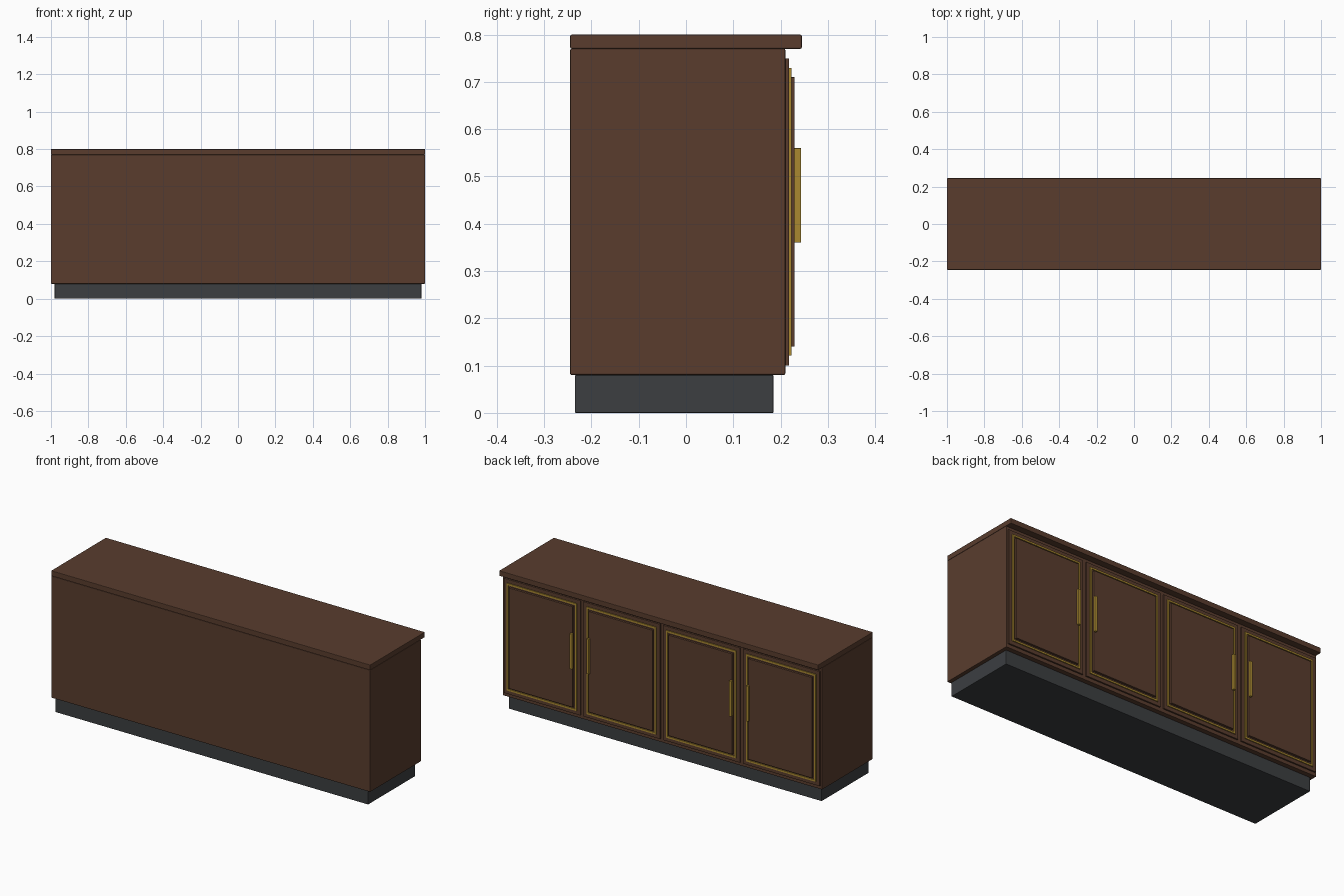
import bpy

if "Cube" in bpy.data.objects:
    bpy.data.objects.remove(bpy.data.objects["Cube"])


def material(name, rgb):
    m = bpy.data.materials.new(name)
    m.diffuse_color = (*rgb, 1)
    m.use_nodes = True
    m.node_tree.nodes["Principled BSDF"].inputs["Base Color"].default_value = m.diffuse_color
    return m


WOOD = material("dark_wood", (0.10, 0.046, 0.027))
GOLD = material("brass", (0.40, 0.25, 0.03))
BASE = material("charcoal", (0.045, 0.049, 0.053))


def box(name, x, y, z, mat, bevel=0.0):
    """Box from (min, max) ranges along each axis."""
    lo, hi = zip(x, y, z)
    bpy.ops.mesh.primitive_cube_add(size=1, location=[(a + b) / 2 for a, b in zip(lo, hi)])
    ob = bpy.context.object
    ob.name = name
    for v in ob.data.vertices:
        v.co = [c * (b - a) for c, a, b in zip(v.co, lo, hi)]
    ob.data.materials.append(mat)
    if bevel:
        mod = ob.modifiers.new("bevel", "BEVEL")
        mod.width = bevel
        mod.segments = 2
    return ob


# Body
box("plinth", (-0.98, 0.98), (-0.235, 0.185), (0, 0.08), BASE, 0.002)
box("carcass", (-1, 1), (-0.245, 0.21), (0.08, 0.77), WOOD, 0.003)
box("top", (-1, 1), (-0.245, 0.245), (0.77, 0.80), WOOD, 0.003)

# Four doors on the +y side, handles meeting in pairs
Z0, Z1, HALF = 0.10, 0.75, 0.24
for i, cx in enumerate((-0.75, -0.25, 0.25, 0.75), 1):
    def span(inset):
        return (cx - HALF + inset, cx + HALF - inset), (Z0 + inset, Z1 - inset)

    x, z = span(0)
    box(f"door_{i}", x, (0.208, 0.218), z, WOOD, 0.001)

    # Brass inlay frame
    (xa, xb), (za, zb) = span(0.021)
    w, y = 0.01, (0.217, 0.223)
    box(f"inlay_bottom_{i}", (xa, xb), y, (za, za + w), GOLD)
    box(f"inlay_top_{i}", (xa, xb), y, (zb - w, zb), GOLD)
    box(f"inlay_left_{i}", (xa, xa + w), y, (za + w, zb - w), GOLD)
    box(f"inlay_right_{i}", (xb - w, xb), y, (za + w, zb - w), GOLD)

    # Raised centre panel
    x, z = span(0.04)
    box(f"panel_{i}", x, (0.217, 0.23), z, WOOD, 0.001)

    # Vertical bar handle
    side = 1 if i in (1, 3) else -1
    hx = cx + side * (HALF - 0.043)
    box(f"handle_{i}", (hx - 0.0075, hx + 0.0075), (0.229, 0.243), (0.36, 0.56), GOLD, 0.001)
